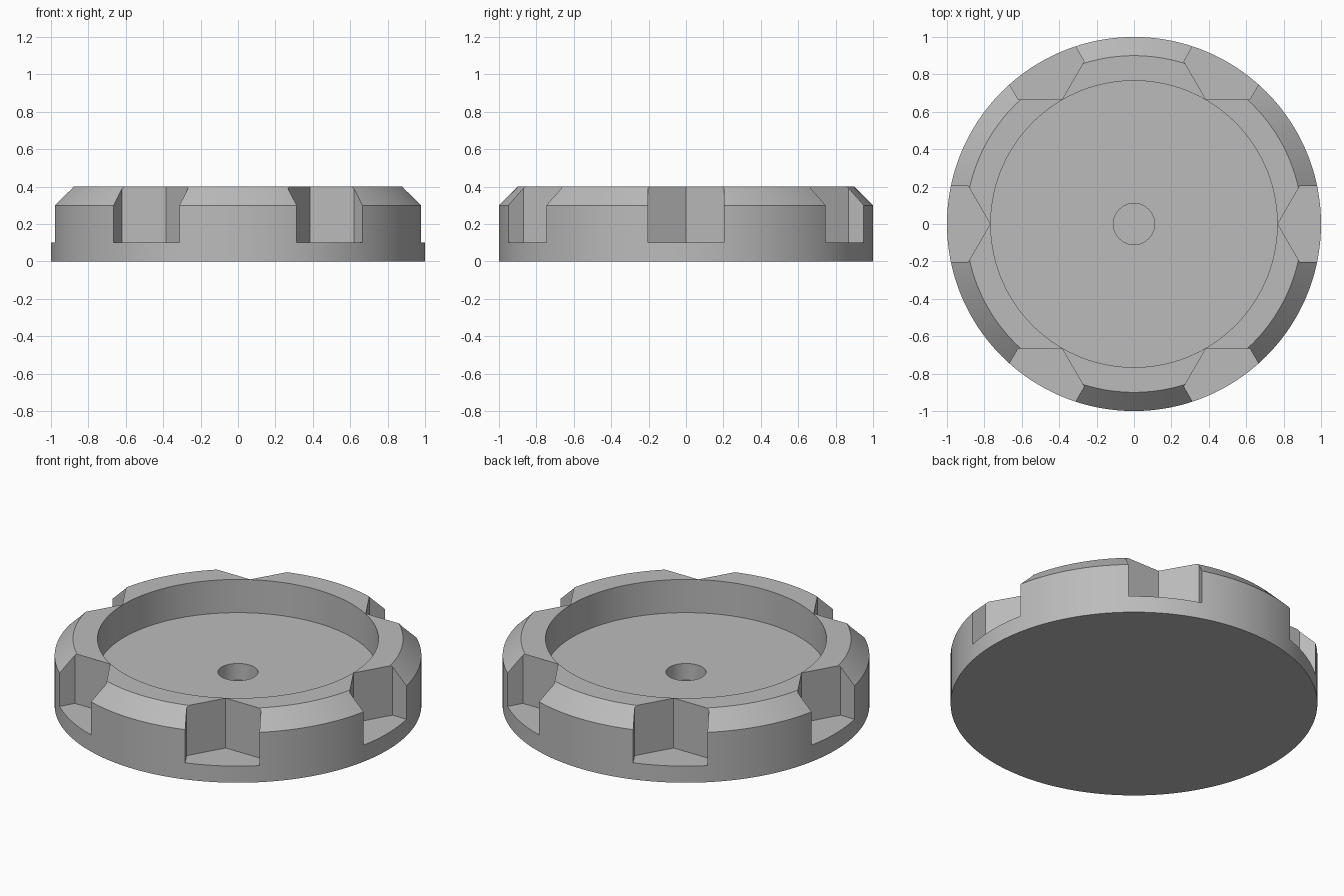
import bpy, bmesh, math
from mathutils import Matrix

if "Cube" in bpy.data.objects:
    bpy.data.objects.remove(bpy.data.objects["Cube"])

NOTCHES = 6
SEGMENTS = 192

grey = bpy.data.materials.new("grey")
grey.diffuse_color = (0.5, 0.5, 0.5, 1)
grey.use_nodes = True
grey.node_tree.nodes["Principled BSDF"].inputs["Base Color"].default_value = grey.diffuse_color


def new_object(name, bm):
    bmesh.ops.recalc_face_normals(bm, faces=bm.faces)
    mesh = bpy.data.meshes.new(name)
    bm.to_mesh(mesh)
    bm.free()
    mesh.materials.append(grey)
    obj = bpy.data.objects.new(name, mesh)
    bpy.context.collection.objects.link(obj)
    return obj


# Round body: chamfered rim, wide pocket and small blind centre hole
profile = [(0, 0), (1, 0), (1, 0.3), (0.9, 0.4), (0.766, 0.4),
           (0.766, 0.2), (0.11, 0.2), (0.11, 0.1), (0, 0.1)]
bm = bmesh.new()
verts = [bm.verts.new((r, 0, z)) for r, z in profile]
edges = [bm.edges.new(pair) for pair in zip(verts, verts[1:])]
bmesh.ops.spin(bm, geom=verts + edges, cent=(0, 0, 0), axis=(0, 0, 1),
               angle=math.tau, steps=SEGMENTS, use_merge=True)
bmesh.ops.remove_doubles(bm, verts=bm.verts, dist=1e-5)
body = new_object("cap_body", bm)

# Hexagonal cutters spaced round the rim, with a corner facing the centre
bm = bmesh.new()
for i in range(NOTCHES):
    place = (Matrix.Rotation(i * math.tau / NOTCHES, 4, 'Z')
             @ Matrix.Translation((1.004, 0, 0.35)))
    made = bmesh.ops.create_cone(bm, cap_ends=True, segments=6, radius1=0.235,
                                 radius2=0.235, depth=0.5)
    points = made["verts"]
    # Turn each hexagon so that a corner lies on the radial axis
    first = max(points, key=lambda v: v.co.x).co
    turn = Matrix.Rotation(-math.atan2(first.y, first.x), 4, 'Z')
    bmesh.ops.transform(bm, matrix=place @ turn, verts=points)
cutter = new_object("notch_cutters", bm)
cutter.hide_render = True

# Cut the grip notches
mod = body.modifiers.new("notches", 'BOOLEAN')
mod.operation = 'DIFFERENCE'
mod.solver = 'EXACT'
mod.object = cutter
bpy.context.view_layer.objects.active = body
body.select_set(True)
bpy.ops.object.modifier_apply(modifier=mod.name)
bpy.data.objects.remove(cutter)

# Smooth round walls, crisp edges
bpy.ops.object.shade_smooth_by_angle(angle=math.radians(25))
